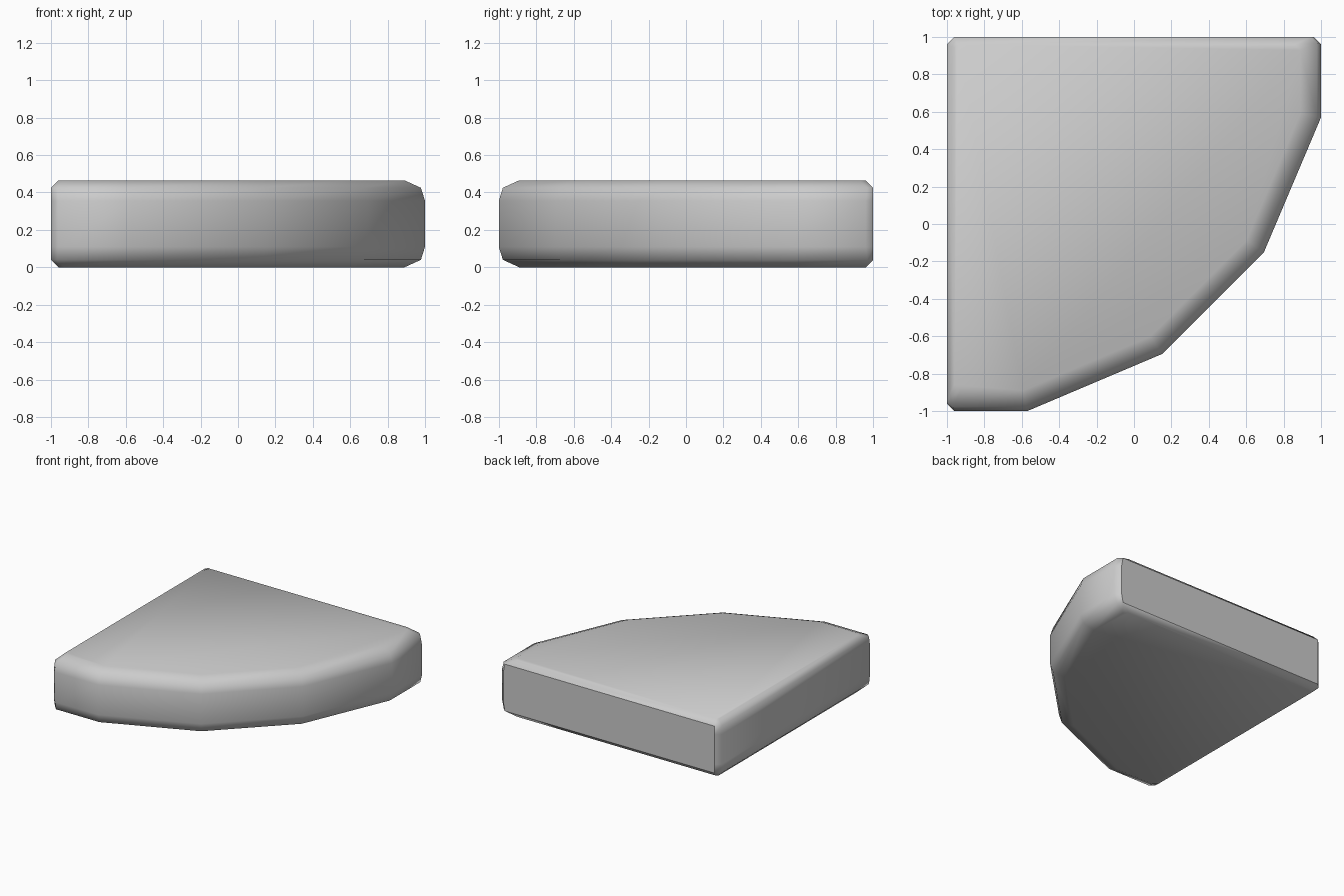
import bpy, bmesh
from mathutils import Vector

if "Cube" in bpy.data.objects:
    bpy.data.objects.remove(bpy.data.objects["Cube"])

C = 0.04       # chamfer of the straight sides
H = 0.465      # slab height

# Plan outline, counter-clockwise: two straight sides and a faceted curved side
OUTLINE = [(-1, 1 - C), (-1, -1 + C), (-1 + C, -1), (-0.57, -1), (0.15, -0.695),
           (0.695, -0.15), (1, 0.57), (1, 1 - C), (1 - C, 1), (-1 + C, 1)]
# Kind of each side starting at that point: straight, corner or round
KINDS = ["s", "c", "r", "r", "r", "r", "r", "c", "s", "t"]
# Inset of each kind of side at successive levels
LEVELS = [(0.0, {"s": 0.04, "t": 0.04, "c": 0.10, "r": 0.11}),
          (0.04, {"s": 0.0, "t": 0.0, "c": 0.01, "r": 0.022}),
          (0.11, {"s": 0.0, "t": 0.0, "c": 0.0, "r": 0.0})]


def ring(insets):
    """Outline with every side moved inwards by its own distance."""
    pts = [Vector(p) for p in OUTLINE]
    n = len(pts)
    lines = []
    for i in range(n):
        d = (pts[(i + 1) % n] - pts[i]).normalized()
        lines.append((pts[i] + Vector((-d.y, d.x)) * insets[KINDS[i]], d))
    out = []
    for i in range(n):
        (p, d), (q, e) = lines[i - 1], lines[i]
        cross = d.x * e.y - d.y * e.x
        w = q - p
        out.append(p + d * ((w.x * e.y - w.y * e.x) / cross))
    return out


# Stack the rings, mirrored about mid height
levels = LEVELS + [(H - z, ins) for z, ins in reversed(LEVELS)]
bm = bmesh.new()
rings = [[bm.verts.new((p.x, p.y, z)) for p in ring(ins)] for z, ins in levels]
n = len(OUTLINE)
for a, b in zip(rings, rings[1:]):
    for i in range(n):
        j = (i + 1) % n
        bm.faces.new((a[i], a[j], b[j], b[i]))
bm.faces.new(rings[0][::-1])
bm.faces.new(rings[-1])
bmesh.ops.recalc_face_normals(bm, faces=bm.faces[:])

# Smooth everywhere except the flat back face
for f in bm.faces:
    f.smooth = f.normal.y < 0.99

mesh = bpy.data.meshes.new("rounded_corner_slab")
bm.to_mesh(mesh)
bm.free()
slab = bpy.data.objects.new("rounded_corner_slab", mesh)
bpy.context.collection.objects.link(slab)
